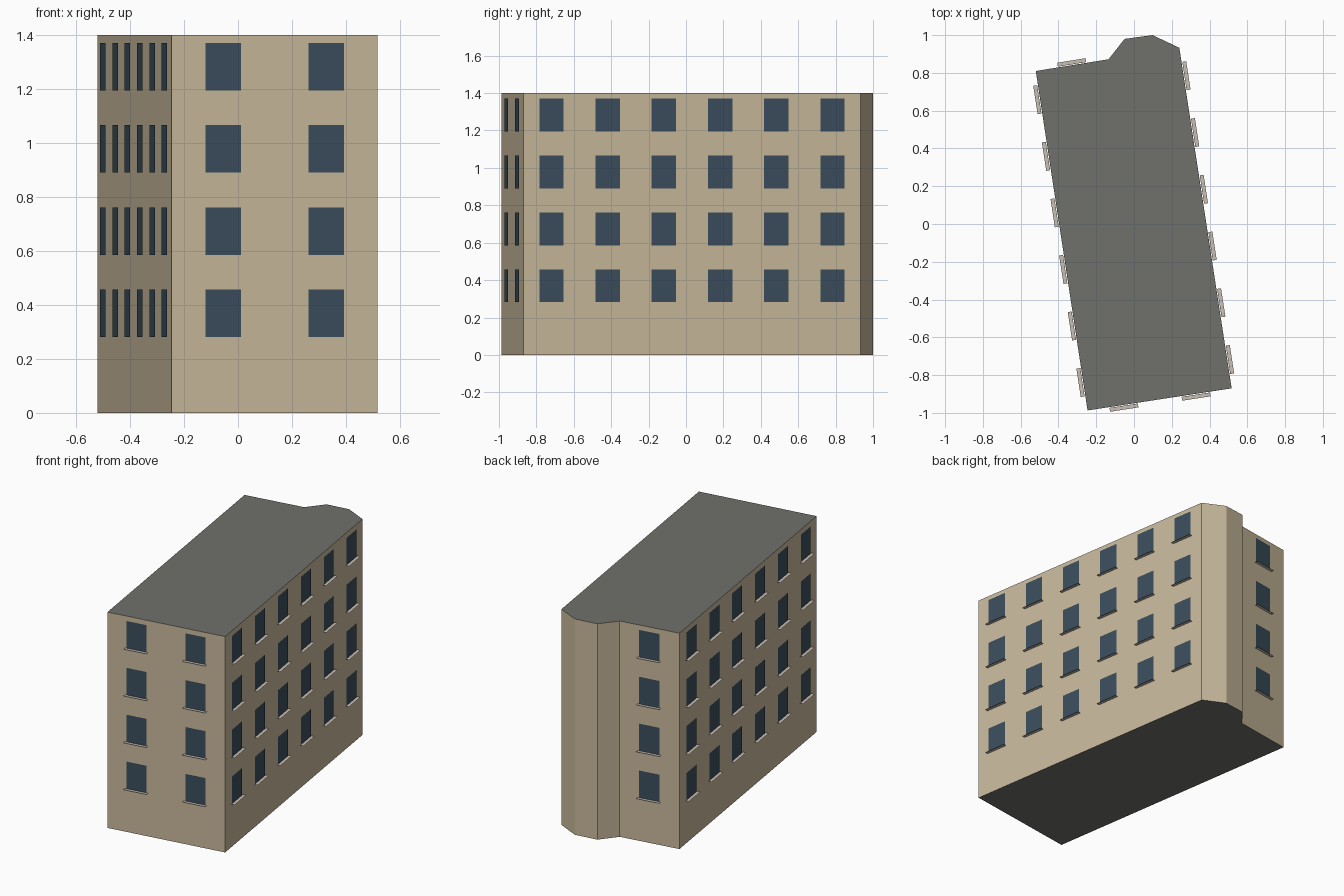
import bpy, bmesh
from mathutils import Vector

if "Cube" in bpy.data.objects:
    bpy.data.objects.remove(bpy.data.objects["Cube"])

# footprint, counter-clockwise from the front left corner
PLAN = [(-0.246, -0.987), (0.517, -0.87), (0.24, 0.933), (0.098, 1.0),
        (-0.05, 0.98), (-0.135, 0.872), (-0.52, 0.81)]
HEIGHT = 1.4
# wall start index -> number of windows along that wall
WINDOWS = {0: 2, 1: 6, 5: 1, 6: 6}
SILL_Z = [0.282 + 0.304 * i for i in range(4)]
WIN_W, WIN_H, SILL_W = 0.132, 0.176, 0.152
GAP, SILL_OUT = 0.004, 0.025
UP = Vector((0, 0, 1))


def material(name, rgb):
    m = bpy.data.materials.new(name)
    m.diffuse_color = (*rgb, 1)
    m.use_nodes = True
    m.node_tree.nodes["Principled BSDF"].inputs["Base Color"].default_value = m.diffuse_color
    return m


def make_object(name, faces, mat):
    bm = bmesh.new()
    for pts in faces:
        bm.faces.new([bm.verts.new(p) for p in pts])
    bmesh.ops.remove_doubles(bm, verts=bm.verts, dist=1e-5)
    mesh = bpy.data.meshes.new(name)
    bm.to_mesh(mesh)
    bm.free()
    mesh.materials.append(mat)
    ob = bpy.data.objects.new(name, mesh)
    bpy.context.collection.objects.link(ob)
    return ob


wall_mat = material("wall_plaster", (0.58, 0.485, 0.33))
roof_mat = material("roof_grey", (0.16, 0.165, 0.147))
glass_mat = material("window_glass", (0.042, 0.076, 0.107))
sill_mat = material("sill_stone", (0.58, 0.51, 0.45))

base = [Vector((x, y, 0)) for x, y in PLAN]
top = [p + UP * HEIGHT for p in base]
n = len(base)

# walls, flat roof and underside
make_object("walls", [(base[i], base[(i + 1) % n], top[(i + 1) % n], top[i])
                      for i in range(n)], wall_mat)
make_object("roof", [top], roof_mat)
make_object("underside", [base[::-1]], roof_mat)

# flat window panes, each with a thin sill at its lower edge
panes, sills = [], []
for i, count in WINDOWS.items():
    a, b = base[i], base[(i + 1) % n]
    along = (b - a).normalized()
    out = along.cross(UP)
    for k in range(count):
        for z in SILL_Z:
            c = a.lerp(b, (k + 0.5) / count) + UP * z + out * GAP
            w, s = along * WIN_W / 2, along * SILL_W / 2
            h, d = UP * WIN_H, out * (SILL_OUT - GAP)
            panes.append((c - w, c + w, c + w + h, c - w + h))
            sills.append((c - s + d, c + s + d, c + s, c - s))
make_object("window_panes", panes, glass_mat)
make_object("window_sills", sills, sill_mat)
